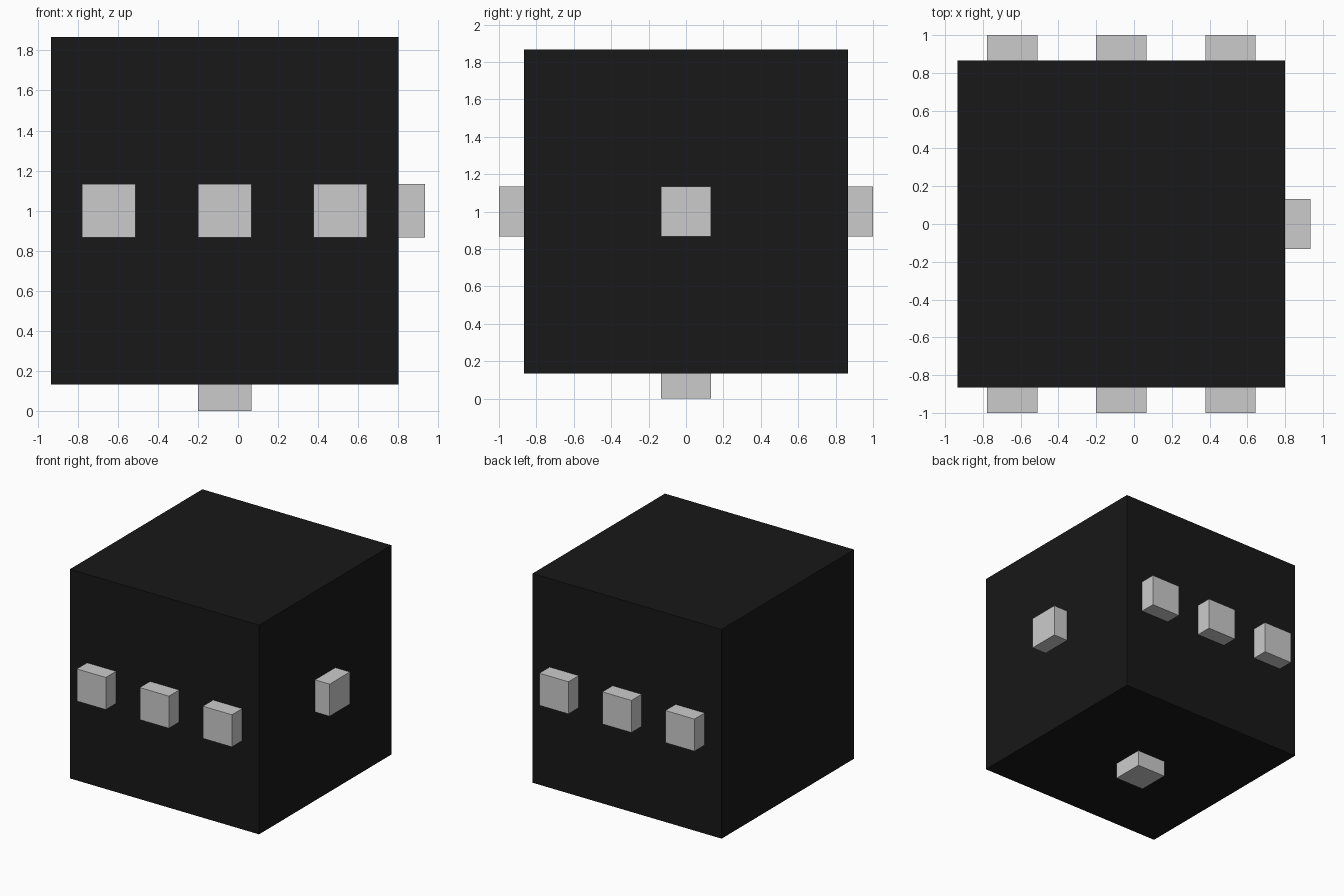
import bpy

if "Cube" in bpy.data.objects:
    bpy.data.objects.remove(bpy.data.objects["Cube"])

CENTRE_X, CENTRE_Z = -0.0667, 1.0
HALF = 0.8667      # half the body cube's edge
PIN = 0.2667       # connector cube edge, half sunk into the body
PITCH = 2 * HALF / 3


def cube(name, size, location):
    bpy.ops.mesh.primitive_cube_add(size=size, location=location)
    obj = bpy.context.object
    obj.name = name
    return obj


# Black body block
black = bpy.data.materials.new("black_body")
black.diffuse_color = (0.009, 0.009, 0.009, 1)
black.use_nodes = True
black.node_tree.nodes["Principled BSDF"].inputs["Base Color"].default_value = black.diffuse_color
body = cube("body", 2 * HALF, (CENTRE_X, 0, CENTRE_Z))
body.data.materials.append(black)

# Rows of three connectors on front and back
for side, y in (("front", -HALF), ("back", HALF)):
    for i in (-1, 0, 1):
        cube(f"{side}_connector_{i + 2}", PIN, (CENTRE_X + i * PITCH, y, CENTRE_Z))

# Single connectors on the right side and underside
cube("right_connector", PIN, (CENTRE_X + HALF, 0, CENTRE_Z))
cube("bottom_connector", PIN, (CENTRE_X, 0, CENTRE_Z - HALF))
